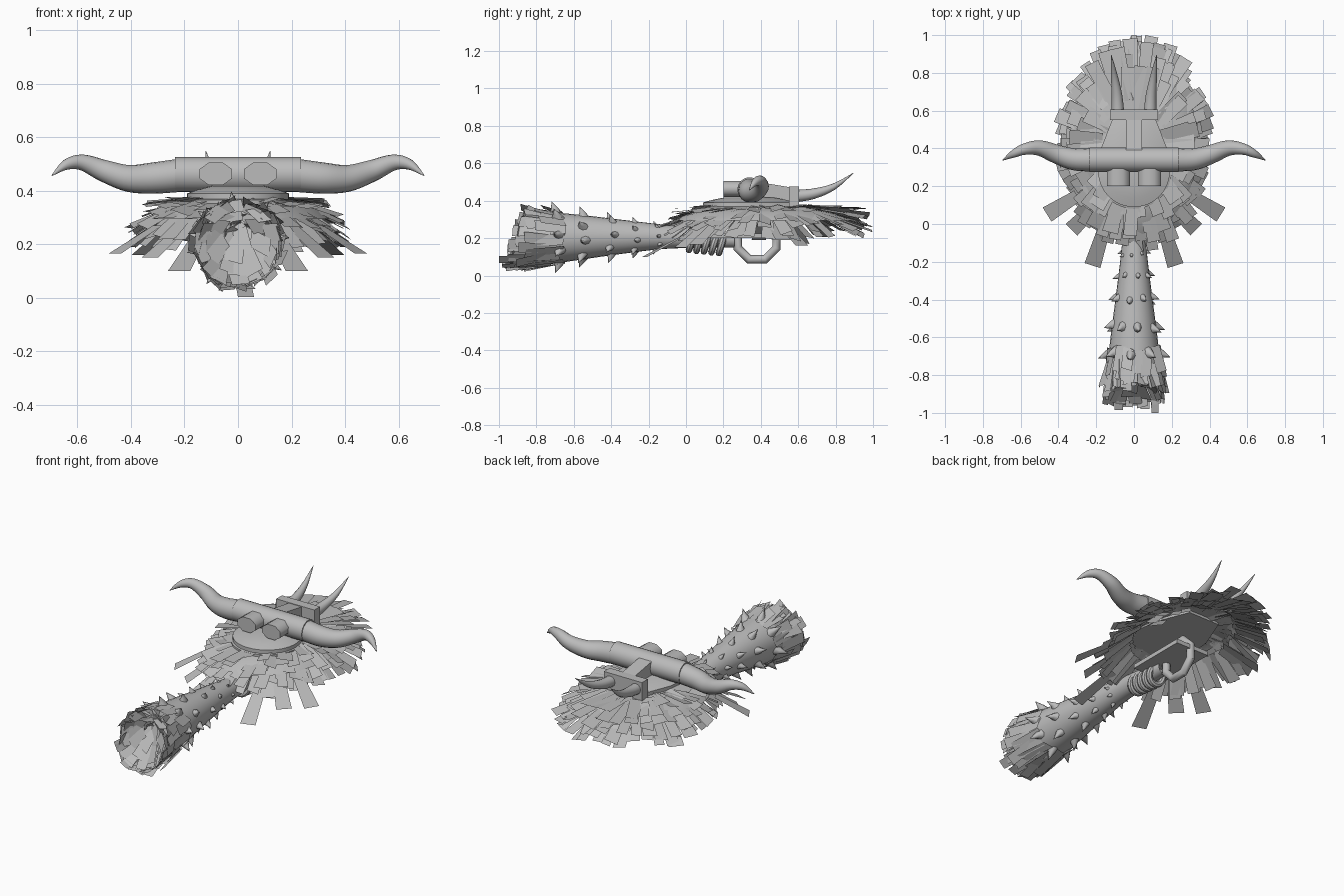
import bpy, bmesh, math, random
from mathutils import Vector as V

if "Cube" in bpy.data.objects:
    bpy.data.objects.remove(bpy.data.objects["Cube"])

random.seed(11)
grey = bpy.data.materials.new("plain grey")
grey.diffuse_color = (0.5, 0.5, 0.5, 1)
grey.use_nodes = True
grey.node_tree.nodes["Principled BSDF"].inputs["Base Color"].default_value = grey.diffuse_color


def finish(name, bm, smooth=True, fix=True, angle=40):
    if fix:
        bmesh.ops.recalc_face_normals(bm, faces=bm.faces)
    me = bpy.data.meshes.new(name)
    bm.to_mesh(me)
    bm.free()
    me.materials.append(grey)
    ob = bpy.data.objects.new(name, me)
    bpy.context.collection.objects.link(ob)
    if smooth:
        bpy.ops.object.select_all(action='DESELECT')
        ob.select_set(True)
        bpy.context.view_layer.objects.active = ob
        bpy.ops.object.shade_smooth_by_angle(angle=math.radians(angle))
    return ob


def loft(bm, rings, caps=True, closed=False):
    vs = [[bm.verts.new(p) for p in r] for r in rings]
    n = len(vs[0])
    pairs = list(zip(vs, vs[1:])) + ([(vs[-1], vs[0])] if closed else [])
    for a, b in pairs:
        for i in range(n):
            bm.faces.new((a[i], a[(i + 1) % n], b[(i + 1) % n], b[i]))
    if caps and not closed:
        bm.faces.new(vs[0])
        bm.faces.new(vs[-1])


def sweep(bm, keys, n=14, steps=4, caps=True):
    """Round tube through (x, y, z, radius) keys, rounded by a spline."""
    k = [keys[0]] + keys + [keys[-1]]
    pts = []
    for i in range(1, len(k) - 2):
        for s in range(steps):
            t = s / steps
            pts.append([0.5 * (2 * b + (c - a) * t + (2 * a - 5 * b + 4 * c - d) * t * t
                        + (3 * b - a - 3 * c + d) * t ** 3)
                        for a, b, c, d in zip(k[i - 1], k[i], k[i + 1], k[i + 2])])
    pts.append(keys[-1])
    rings = []
    for i, p in enumerate(pts):
        d = (V(pts[min(i + 1, len(pts) - 1)][:3]) - V(pts[max(i - 1, 0)][:3])).normalized()
        u = d.cross(V((0, 0, 1))).normalized()
        w = u.cross(d)
        rings.append([V(p[:3]) + p[3] * (u * math.cos(2 * math.pi * j / n) + w * math.sin(2 * math.pi * j / n))
                      for j in range(n)])
    loft(bm, rings, caps)


def card(bm, base, tip, side, w0, w1):
    """One flat leaf from base to tip."""
    bm.faces.new([bm.verts.new(p) for p in
                  (base - side * w0, base + side * w0, tip + side * w1, tip - side * w1)])


def box(bm, x0, x1, y0, y1, z0, z1):
    loft(bm, [[(x0, y0, z), (x1, y0, z), (x1, y1, z), (x0, y1, z)] for z in (z0, z1)])


def rnd(a):
    return random.uniform(-a, a)


# mantle shell under the leaves
CY, RX, RY = 0.42, 0.40, 0.56


def mantle(t, a, z):
    return V((RX * t * math.cos(a), CY + RY * t * math.sin(a), z))


bm = bmesh.new()
loft(bm, [[mantle(t, 2 * math.pi * j / 48, z) for j in range(48)]
          for t, z in ((0.1, 0.368), (0.5, 0.362), (0.72, 0.34), (0.85, 0.295))], caps=False)
finish("mantle_shell", bm)

# mantle leaves in overlapping layers: count, inner t, inner z, outer t, outer z, half width
bm = bmesh.new()
for n, t0, z0, t1, z1, w in ((26, 0.3, 0.371, 0.72, 0.36, 0.04), (32, 0.42, 0.368, 0.85, 0.338, 0.038),
                             (40, 0.52, 0.362, 0.95, 0.29, 0.036), (44, 0.58, 0.345, 1.02, 0.24, 0.034),
                             (42, 0.62, 0.32, 0.98, 0.19, 0.034)):
    for i in range(n):
        a = 2 * math.pi * (i + rnd(0.35)) / n
        lift = 0.05 * max(0, math.sin(a)) ** 2 * (t1 > 0.9)
        b = mantle(t0, a, z0 + rnd(0.006))
        p = mantle(t1 + rnd(0.055) - 0.03 * (math.sin(a) < -0.3) * (t1 > 0.9), a + rnd(0.07),
                   z1 + lift + rnd(0.028) * (t1 - 0.4) * 1.8)
        s = (p - b).cross(V((0, 0, 1))).normalized() + V((0, 0, rnd(0.35)))
        card(bm, b, p, s, w * 0.75, w * (1 + rnd(0.2)))
# long outlying leaves
for m in (-1, 1):
    for b, p in (((0.3, 0.15, 0.27), (0.46, 0.05, 0.165)), ((0.15, 0.0, 0.22), (0.22, -0.22, 0.1)),
                 ((0.22, 0.5, 0.3), (0.37, 0.62, 0.16)), ((0.2, 0.1, 0.27), (0.33, -0.03, 0.15)),
                 ((0.24, 0.45, 0.3), (0.4, 0.52, 0.19))):
        b, p = V((b[0] * m, *b[1:])), V((p[0] * m, *p[1:]))
        s = (p - b).cross(V((0, 0, 1))).normalized()
        card(bm, b, p, s, 0.032, 0.044)
card(bm, V((0, 0.6, 0.372)), V((0, 0.83, 0.371)), V((1, 0, 0)), 0.07, 0.07)
card(bm, V((0, 0.8, 0.36)), V((0, 1.0, 0.28)), V((1, 0, 0)), 0.07, 0.012)
finish("mantle_leaves", bm, smooth=False, fix=False)

# mask plate with rounded front, tapered back and domed top
arc = [(0.19 * math.cos(a), 0.28 + 0.19 * math.sin(a))
       for a in [math.pi + math.pi * i / 24 for i in range(25)]]
outline = arc + [(0.175, 0.4), (0.1, 0.59), (-0.1, 0.59), (-0.175, 0.4)]
bm = bmesh.new()
loft(bm, [[(x * s, 0.33 + (y - 0.33) * s, z) for x, y in outline]
          for s, z in ((1.04, 0.35), (1.04, 0.365), (1, 0.368), (1, 0.39), (0.8, 0.404), (0.5, 0.418))])
finish("mask_plate", bm)

# brow bar
bm = bmesh.new()
loft(bm, [[(x, 0.34 + 0.065 * math.cos(2 * math.pi * j / 24), 0.46 + 0.065 * math.sin(2 * math.pi * j / 24))
           for j in range(24)] for x in (-0.235, 0.235)])
finish("brow_bar", bm)

# side horns, back horns and eight-sided eyes
for m, tag in ((-1, "left"), (1, "right")):
    bm = bmesh.new()
    sweep(bm, [(m * x, y, z, r) for x, y, z, r in
               ((0.22, 0.34, 0.457, 0.062), (0.32, 0.343, 0.447, 0.058), (0.41, 0.37, 0.446, 0.05),
                (0.5, 0.402, 0.474, 0.041), (0.58, 0.396, 0.505, 0.03), (0.64, 0.37, 0.498, 0.02),
                (0.695, 0.338, 0.457, 0.002))], 16, 5)
    finish(tag + "_side_horn", bm)
    bm = bmesh.new()
    sweep(bm, [(m * x, y, z, r) for x, y, z, r in
               ((0.085, 0.58, 0.425, 0.034), (0.09, 0.68, 0.437, 0.028),
                (0.105, 0.79, 0.475, 0.017), (0.12, 0.895, 0.548, 0.001))], 12, 4)
    finish(tag + "_back_horn", bm)
    bm = bmesh.new()
    loft(bm, [[(m * 0.083 + 0.066 * math.cos(q), y, 0.463 + 0.046 * math.sin(q))
               for q in [math.pi * (j + 0.5) / 4 for j in range(8)]] for y in (0.2, 0.34)])
    finish(tag + "_eye", bm, angle=65)

# ridge and rear crossbar
bm = bmesh.new()
loft(bm, [[(x, 0.36, 0.4), (x, 0.36, 0.505), (x, 0.58, 0.468), (x, 0.58, 0.4)] for x in (-0.043, 0.043)])
finish("ridge", bm, smooth=False)
bm = bmesh.new()
box(bm, -0.128, 0.128, 0.55, 0.605, 0.365, 0.476)
finish("rear_crossbar", bm, smooth=False)

# club shaft: wide open end at the front, narrow under the mantle
CLUB = [(-0.84, 0.2, 0.15), (-0.75, 0.2, 0.142), (-0.55, 0.205, 0.118), (-0.35, 0.207, 0.092),
        (-0.12, 0.207, 0.065), (0.08, 0.2, 0.052), (0.26, 0.19, 0.04)]
bm = bmesh.new()
sweep(bm, [(0, y, z, r) for y, z, r in CLUB], 24, 4, caps=False)
finish("club_shaft", bm)


def club_radius(y):
    for (y0, _, r0), (y1, _, r1) in zip(CLUB, CLUB[1:]):
        if y <= y1:
            return r0 + (r1 - r0) * (y - y0) / (y1 - y0)


# thorns on the club
bm = bmesh.new()
for k, y0 in enumerate((-0.68, -0.54, -0.395, -0.265, -0.15)):
    size = 0.036 - 0.005 * k
    for i in range(8):
        y = y0 + rnd(0.015)
        a = 2 * math.pi * (i + 0.5 * (k % 2) + 0.25 + rnd(0.12)) / 8
        d = V((math.cos(a), 0, math.sin(a)))
        c = V((0, y, 0.204)) + d * (club_radius(y) - 0.008)
        u, w = V((0, 1, 0)), d.cross(V((0, 1, 0)))
        base = [c + size * (u * math.cos(q) + 0.8 * w * math.sin(q))
                for q in [math.pi * j / 4 for j in range(8)]]
        mid = [c + d * size * 0.8 - u * size * 0.2 + (p - c) * 0.55 for p in base]
        tip = [c + d * size * 1.85 - u * size * 0.7 + (p - c) * 0.03 for p in base]
        loft(bm, [base, mid, tip])
finish("club_thorns", bm, angle=60)


def ring_point(r, a, y, z=0.2):
    return V((r * math.cos(a), y, z + r * math.sin(a)))


# ragged leaves around the slanted club mouth
bm = bmesh.new()
for n, y0, y1, r0, r1 in ((18, -0.66, -0.83, 0.138, 0.168), (20, -0.73, -0.885, 0.142, 0.17),
                          (20, -0.78, -0.915, 0.14, 0.158)):
    for i in range(n):
        a = 2 * math.pi * (i + rnd(0.4)) / n
        b = ring_point(r0, a, y0 + rnd(0.02))
        p = ring_point(r1 + rnd(0.015), a + rnd(0.15), y1 + 0.045 * math.sin(a) + rnd(0.025))
        s = V((-math.sin(a), rnd(0.3), math.cos(a))) + V((math.cos(a), 0, math.sin(a))) * rnd(0.4)
        card(bm, b, p, s, 0.028, 0.03)
# leaves lining the hollow, which opens forward and up
for n, r0, y0, r1, y1 in ((16, 0.155, -0.9, 0.1, -0.85), (12, 0.12, -0.87, 0.05, -0.82), (7, 0.07, -0.83, 0.0, -0.79)):
    for i in range(n):
        a = 2 * math.pi * (i + rnd(0.35)) / n
        b = ring_point(r0 + rnd(0.01), a, y0 + 0.05 * math.sin(a) + rnd(0.015))
        p = ring_point(r1, a + rnd(0.2), y1 + rnd(0.015), 0.2 + 0.055 * (1 - r1 / 0.155))
        s = V((-math.sin(a), rnd(0.35), math.cos(a)))
        card(bm, b, p, s, 0.034, 0.034)
# longest leaves at the lower lip
for a, y in ((-2.7, -0.95), (-2.1, -0.985), (-1.7, -0.95), (-1.2, -0.98), (-0.8, -1.0), (-0.2, -0.95)):
    card(bm, ring_point(0.148, a, -0.8), ring_point(0.16, a, y),
         V((-math.sin(a), 0, math.cos(a))), 0.03, 0.026)
card(bm, V((0.02, -0.78, 0.055)), V((0.03, -0.91, 0.002)), V((1, 0, 0)), 0.03, 0.03)
finish("club_leaves", bm, smooth=False, fix=False)


# hand grip: coils around the narrow shaft
def torus(bm, c, u, w, R, r, n, m):
    ax = u.cross(w)
    rings = []
    for i in range(n):
        a = 2 * math.pi * (i + 0.5) / n
        d = u * math.cos(a) + w * math.sin(a)
        rings.append([c + d * (R + r * math.cos(q)) + ax * r * math.sin(q)
                      for q in [2 * math.pi * j / m for j in range(m)]])
    loft(bm, rings, closed=True)


bm = bmesh.new()
for i in range(5):
    torus(bm, V((0, 0.03 + 0.04 * i, 0.182 - 0.004 * i)), V((1, 0, 0)), V((0, 0.3, 0.95)), 0.048, 0.018, 18, 8)
finish("grip_coils", bm)

# guard ring and the plate that holds it
bm = bmesh.new()
torus(bm, V((0, 0.38, 0.19)), V((0, 1, 0)), V((0, 0, 1)), 0.112, 0.024, 8, 10)
finish("guard_ring", bm)
bm = bmesh.new()
box(bm, -0.11, 0.11, 0.13, 0.5, 0.2, 0.225)
finish("under_plate", bm, smooth=False)
